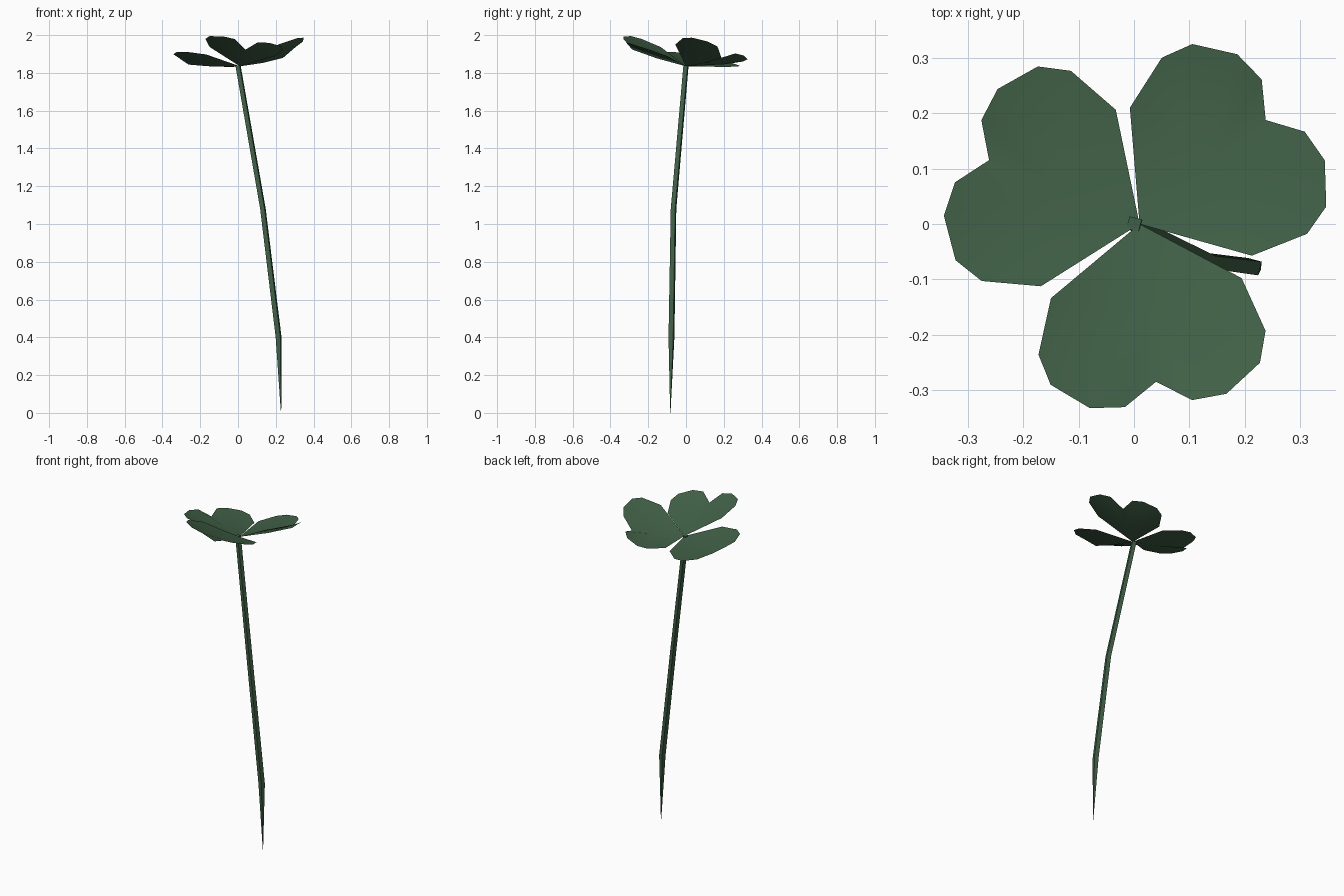
import bpy
import bmesh
from math import cos, sin, radians, tau
from mathutils import Vector

if "Cube" in bpy.data.objects:
    bpy.data.objects.remove(bpy.data.objects["Cube"], do_unlink=True)


def make_material(name, colour):
    mat = bpy.data.materials.new(name)
    mat.use_nodes = True
    mat.diffuse_color = colour
    mat.node_tree.nodes["Principled BSDF"].inputs["Base Color"].default_value = colour
    return mat


green = make_material("leaf green", (0.052, 0.117, 0.062, 1))


def finish(name, bm, smooth_angle):
    mesh = bpy.data.meshes.new(name)
    bm.to_mesh(mesh)
    bm.free()
    mesh.materials.append(green)
    obj = bpy.data.objects.new(name, mesh)
    bpy.context.collection.objects.link(obj)
    bpy.ops.object.select_all(action="DESELECT")
    obj.select_set(True)
    bpy.context.view_layer.objects.active = obj
    bpy.ops.object.shade_smooth_by_angle(angle=radians(smooth_angle))
    return obj


# Half of the heart-shaped leaflet: distance along the midrib, distance out, extra lift
HALF_OUTLINE = [(0.12, 0.173, 0), (0.222, 0.206, 0), (0.28, 0.19, 0.003),
                (0.331, 0.124, 0.012), (0.336, 0.061, 0.02)]
CROWN = Vector((0.01, 0, 1.835))


def make_leaflet(name, heading, length, rise, roll, fold):
    """A leaflet creased on its midrib, pitched by rise and tipped sideways by roll."""
    bm = bmesh.new()
    angle = radians(heading)

    def point(u, v, lift=0):
        x = u * length * cos(angle) - v * sin(angle)
        y = u * length * sin(angle) + v * cos(angle)
        z = rise * u + roll * v + fold * abs(v) + lift
        return bm.verts.new(CROWN + Vector((x, y, z)))

    base, middle, notch = point(0, 0), point(0.16, 0, -0.006), point(0.295, 0)
    for side in (1, -1):
        lobe = [point(u, side * v, lift) for u, v, lift in HALF_OUTLINE]
        rim = [base, *lobe, notch]
        for a, b in zip(rim, rim[1:]):
            bm.faces.new((middle, a, b) if side < 0 else (middle, b, a))
    bmesh.ops.recalc_face_normals(bm, faces=bm.faces)
    if sum(f.normal.z for f in bm.faces) < 0:
        bmesh.ops.reverse_faces(bm, faces=bm.faces)
    return finish(name, bm, 60)


make_leaflet("right_back_leaflet", 39.5, 1.0, 0.15, -0.30, 0.26)
make_leaflet("left_back_leaflet", 157, 1.0, 0.03, 0.19, 0.15)
make_leaflet("front_leaflet", 276, 0.97, 0.30, -0.14, 0.24)

# Four-sided bent stem, tapering to a point at the foot
STEM = [((0, 0, 1.84), 0.016), ((0.132, -0.066, 1.08), 0.017),
        ((0.215, -0.077, 0.4), 0.018), ((0.228, -0.083, 0), 0.001)]
SIDES = 4
bm = bmesh.new()
rings = []
for centre, radius in STEM:
    turns = [tau * i / SIDES + radians(30) for i in range(SIDES)]
    rings.append([bm.verts.new(Vector(centre) + radius * Vector((cos(t), sin(t), 0)))
                  for t in turns])
for upper, lower in zip(rings, rings[1:]):
    for i in range(SIDES):
        j = (i + 1) % SIDES
        bm.faces.new((upper[i], lower[i], lower[j], upper[j]))
bm.faces.new(rings[0])
bm.faces.new(reversed(rings[-1]))
finish("stem", bm, 30)
